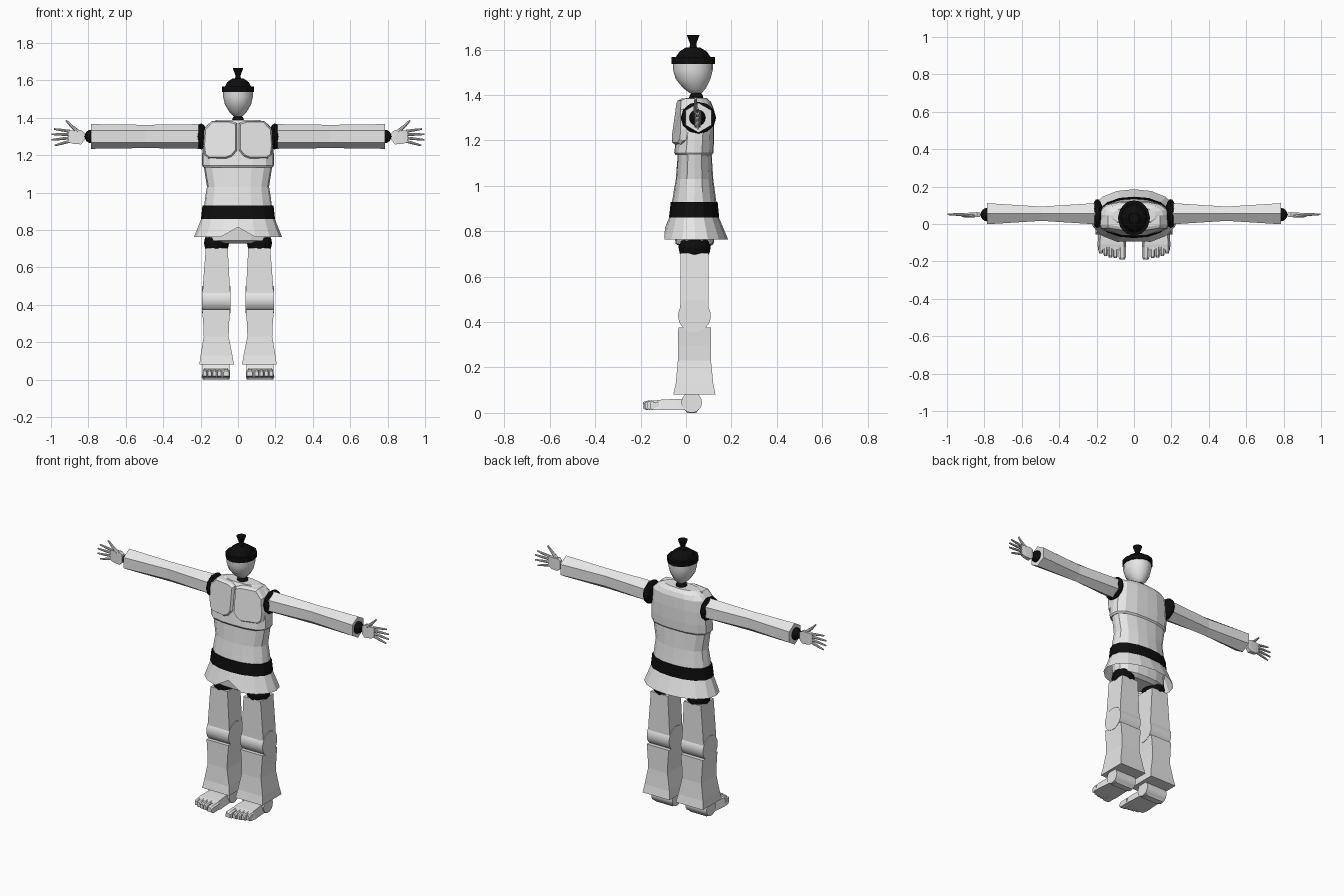
import bpy, bmesh, math
from mathutils import Vector, Matrix

if "Cube" in bpy.data.objects:
    bpy.data.objects.remove(bpy.data.objects["Cube"])


def material(name, value):
    m = bpy.data.materials.new(name)
    m.use_nodes = True
    col = (value, value, value, 1)
    m.diffuse_color = col
    m.node_tree.nodes["Principled BSDF"].inputs["Base Color"].default_value = col
    return m


PALE = material("pale grey", 0.8)
BLACK = material("black", 0.004)


def emit(name, bm, mat, pair=False, smooth=0):
    """Turn a bmesh into one object, or a left and right pair."""
    for side, sx in (("left_", 1), ("right_", -1)) if pair else (("", 1),):
        part = bm.copy()
        part.transform(Matrix.Diagonal((sx, 1, 1, 1)))
        bmesh.ops.recalc_face_normals(part, faces=part.faces)
        me = bpy.data.meshes.new(side + name)
        part.to_mesh(me)
        part.free()
        me.materials.append(mat)
        ob = bpy.data.objects.new(side + name, me)
        bpy.context.collection.objects.link(ob)
        if smooth:
            bpy.ops.object.select_all(action='DESELECT')
            ob.select_set(True)
            bpy.context.view_layer.objects.active = ob
            bpy.ops.object.shade_smooth_by_angle(angle=math.radians(smooth))
    bm.free()


def loft(rings, caps=True):
    bm = bmesh.new()
    vs = [[bm.verts.new(p) for p in r] for r in rings]
    n = len(vs[0])
    for a, b in zip(vs, vs[1:]):
        for i in range(n):
            j = (i + 1) % n
            bm.faces.new((a[i], a[j], b[j], b[i]))
    if caps:
        bm.faces.new(vs[0])
        bm.faces.new(vs[-1])
    return bm


def oval(z, rx, y0, y1, n=16, power=2.0):
    """Horizontal ring; a higher power gives a boxier outline."""
    pts = []
    for i in range(n):
        a = math.tau * i / n
        s, c = math.sin(a), math.cos(a)
        k = (abs(s) ** power + abs(c) ** power) ** (-1 / power)
        pts.append(Vector((rx * s * k, (y0 + y1) / 2 - (y1 - y0) / 2 * c * k, z)))
    return pts


def rect(z, x0, x1, y0, y1):
    return [(x0, y0, z), (x1, y0, z), (x1, y1, z), (x0, y1, z)]


def ball(center, radii, seg=16):
    bm = bmesh.new()
    bmesh.ops.create_uvsphere(bm, u_segments=seg, v_segments=seg // 2, radius=1)
    bm.transform(Matrix.Translation(center) @ Matrix.Diagonal((*radii, 1)))
    return bm


def rod(a, b, r0, r1, seg=24):
    a, b = Vector(a), Vector(b)
    bm = bmesh.new()
    bmesh.ops.create_cone(bm, cap_ends=True, segments=seg, radius1=r0, radius2=r1,
                          depth=(b - a).length)
    turn = (b - a).to_track_quat('Z', 'Y').to_matrix().to_4x4()
    bm.transform(Matrix.Translation((a + b) / 2) @ turn)
    return bm


# Head and hat
emit("head", loft([oval(1.402, .008, .03, .055), oval(1.41, .025, .015, .07),
                   oval(1.43, .046, -.012, .088), oval(1.47, .07, -.045, .108),
                   oval(1.51, .079, -.057, .118), oval(1.55, .079, -.058, .118)]),
     PALE, smooth=60)
emit("hat", loft([oval(1.537, .086, -.063, .127, 12), oval(1.567, .086, -.063, .127, 12),
                  oval(1.567, .07, -.045, .108, 12), oval(1.59, .058, -.03, .093, 12),
                  oval(1.61, .03, 0, .062, 12)]), BLACK)
emit("hat_knot", loft([oval(1.6, .018, .014, .05, 12), oval(1.625, .013, .018, .045, 12),
                       oval(1.665, .028, .003, .06, 12)]), BLACK)
emit("neck_joint", ball((0, .045, 1.385), (.032, .032, .032)), BLACK, smooth=40)

# Torso
emit("chest", loft([oval(1.135, .185, -.045, .112, power=2.8),
                    oval(1.145, .192, -.052, .121, power=2.8),
                    oval(1.2, .192, -.045, .123, power=2.8),
                    oval(1.28, .186, -.035, .123, power=2.8),
                    oval(1.345, .18, -.025, .12, power=2.6),
                    oval(1.37, .155, -.015, .11, power=2.4),
                    oval(1.388, .115, .0, .09, power=2.2)]), PALE)
emit("abdomen", loft([oval(.92, .182, -.063, .135, power=2.3),
                      oval(.97, .176, -.055, .128, power=2.3),
                      oval(1.03, .166, -.045, .12, power=2.4),
                      oval(1.14, .183, -.036, .113, power=2.6)]), PALE)
emit("belt", loft([oval(.86, .198, -.075, .146, power=2.2),
                   oval(.93, .19, -.067, .139, power=2.2)]), BLACK)

# Skirt with a notch at the front
hem = oval(.763, .235, -.105, .186, power=2.1)
hem[0] += Vector((0, .012, .052))
emit("skirt", loft([hem, oval(.865, .194, -.072, .143, power=2.2)], caps=False), PALE)
emit("pelvis", loft([oval(.728, .15, -.018, .098, power=2.6),
                     oval(.745, .172, -.046, .122, power=2.6),
                     oval(.87, .185, -.06, .13, power=2.3)]), PALE)

# Chest plates wrapping around the front
outline = [(.006, 1.372), (.006, 1.225), (.03, 1.195), (.06, 1.183), (.16, 1.183),
           (.18, 1.2), (.186, 1.25), (.18, 1.34), (.14, 1.384), (.04, 1.384)]


def plate_ring(shrink, lift):
    ring = []
    for x, z in outline:
        x, z = .095 + (x - .095) * shrink, 1.285 + (z - 1.285) * shrink
        back = .045 * max(0, (x - .09) / .1) ** 1.5 + .03 * max(0, (z - 1.33) / .055)
        ring.append((x, back - lift, z))
    return ring


emit("chest_plate", loft([plate_ring(1, 0), plate_ring(1, .05), plate_ring(.92, .061)]),
     PALE, pair=True)

# Arms: hexagonal sleeves narrowing at the elbow
def hexagon(x, ry, rz):
    return [(x, .055 + ry * math.sin(math.tau * i / 6), 1.3 + rz * math.cos(math.tau * i / 6))
            for i in range(6)]


emit("upper_arm", loft([hexagon(.195, .066, .066), hexagon(.495, .044, .062)]), PALE, pair=True)
emit("forearm", loft([hexagon(.495, .044, .062), hexagon(.785, .065, .066)]), PALE, pair=True)
emit("elbow", loft([oval(z, r, .055 - r, .055 + r, 24) for z, r in
                    ((1.232, .048), (1.255, .044), (1.275, .035), (1.325, .035),
                     (1.345, .044), (1.369, .048))]), PALE, pair=True, smooth=40)
emit("shoulder_joint", ball((.196, .055, 1.3), (.03, .078, .07), 12), BLACK, pair=True)
emit("wrist_joint", ball((.785, .05, 1.3), (.035, .036, .036)), BLACK, pair=True, smooth=40)

# Hands
palm = [(.822, .022, 1.3, .022), (.84, .026, 1.296, .038), (.88, .022, 1.296, .036),
        (.905, .015, 1.3, .03)]
emit("palm", loft([[(x, .05 - w / 2, z - h), (x, .05 + w / 2, z - h),
                    (x, .05 + w / 2, z + h), (x, .05 - w / 2, z + h)]
                   for x, w, z, h in palm]), PALE, pair=True)
fingers = [(.982, 1.252), (1.0, 1.282), (1.0, 1.312), (.985, 1.34)]
for i, (tip_x, tip_z) in enumerate(fingers):
    base = Vector((.9, .05, 1.274 + i * .018))
    tip = Vector((tip_x - .002, .052, tip_z))
    mid = base.lerp(tip, .5)
    emit(f"finger_{i + 1}_base", rod(base, mid, .008, .007, 8), PALE, pair=True)
    emit(f"finger_{i + 1}_tip", rod(mid, tip, .007, .0045, 8), PALE, pair=True)
emit("thumb_base", rod((.855, .045, 1.325), (.89, .042, 1.355), .011, .008, 8), PALE, pair=True)
emit("thumb_tip", rod((.89, .042, 1.355), (.92, .042, 1.386), .008, .005, 8), PALE, pair=True)

# Legs
emit("hip_joint", ball((.115, .038, .73), (.067, .071, .07), 16), BLACK, pair=True)
emit("thigh", loft([rect(.43, .042, .19, -.026, .1), rect(.5, .044, .188, -.025, .1),
                    rect(.705, .055, .172, -.025, .1)]), PALE, pair=True)
emit("knee", rod((.04, .037, .428), (.193, .037, .428), .072, .072, 32), PALE,
     pair=True, smooth=40)
emit("shin", loft([rect(.08, .022, .207, -.056, .13), rect(.13, .03, .2, -.045, .12),
                   rect(.23, .05, .183, -.036, .11), rect(.3, .048, .186, -.035, .11),
                   rect(.376, .041, .192, -.034, .11)]), PALE, pair=True)
emit("ankle", rod((.045, .025, .046), (.19, .025, .046), .045, .045, 24), PALE,
     pair=True, smooth=40)

# Feet with a big toe on the inner side
foot = [(.03, .05, .185, .012, .06), (-.04, .046, .19, .012, .062), (-.11, .042, .195, .012, .058),
        (-.14, .044, .192, .014, .052)]
emit("foot", loft([[(x0, y, z0), (x1, y, z0), (x1 - .012, y, z1), (x0 + .012, y, z1)]
                   for y, x0, x1, z0, z1 in foot]), PALE, pair=True)
toes = [(.063, .019, -.19), (.1, .012, -.182), (.126, .012, -.178),
        (.152, .012, -.17), (.177, .012, -.158)]
for i, (x, half, tip) in enumerate(toes):
    rings = [[(x - w, y, z0), (x + w, y, z0), (x + w, y, z1 - .008), (x + w * .5, y, z1),
              (x - w * .5, y, z1), (x - w, y, z1 - .008)]
             for y, w, z0, z1 in ((-.12, half, .014, .056), (tip + .012, half, .013, .053),
                                  (tip, half * .75, .02, .046))]
    emit(f"toe_{i + 1}", loft(rings), PALE, pair=True)

# Soles down to the ground
emit("sole", loft([rect(0, .06, .175, .005, .045), rect(.02, .05, .185, -.01, .06)]),
     PALE, pair=True)
